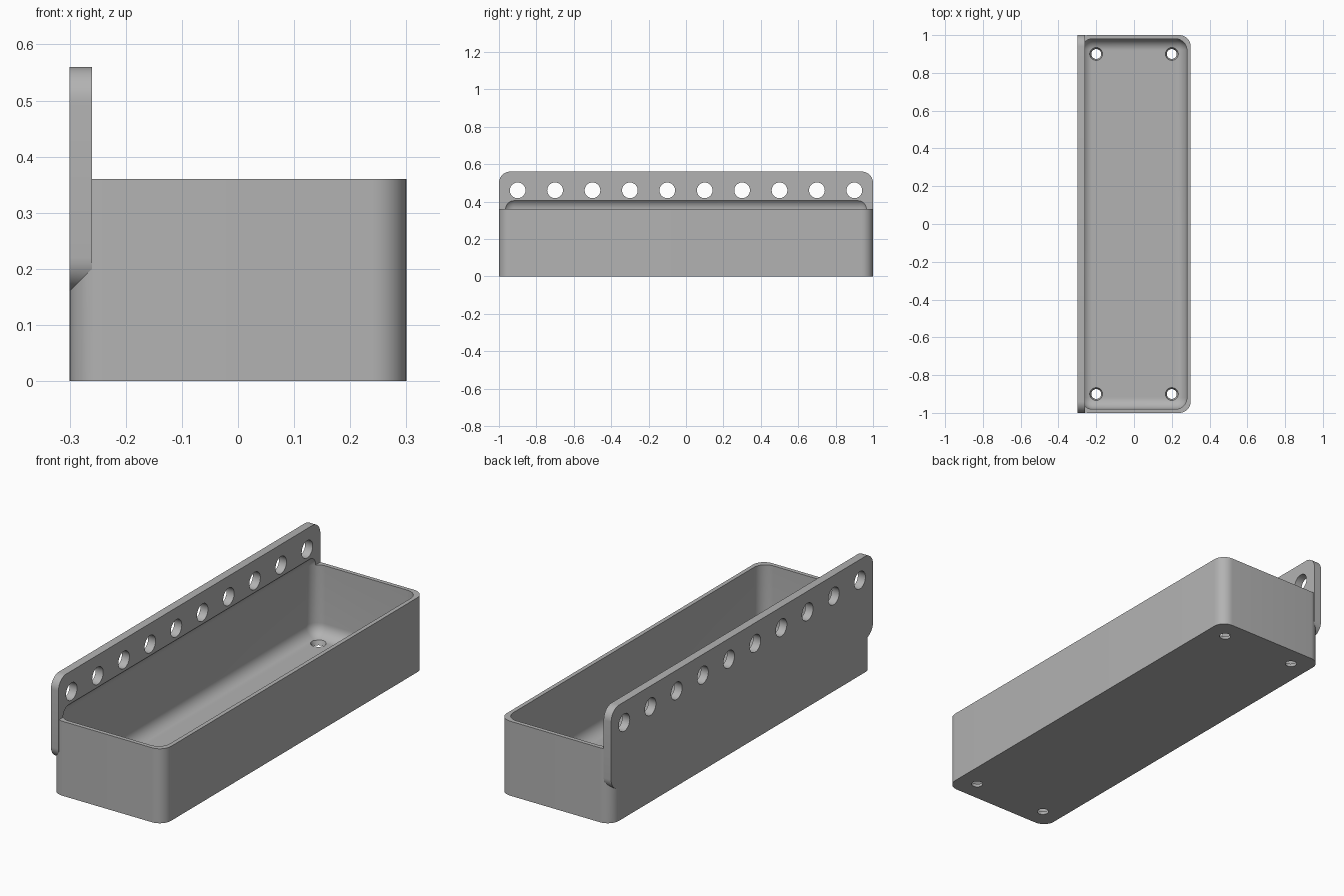
import bpy
import bmesh
import math
from mathutils import Matrix, Vector

default = bpy.data.objects.get("Cube")
if default:
    bpy.data.objects.remove(default, do_unlink=True)

RADIUS = 0.06
WALL = 0.02
SEGMENTS = 10

grey = bpy.data.materials.new("light grey")
grey.use_nodes = True
colour = (0.45, 0.45, 0.45, 1)
grey.diffuse_color = colour
grey.node_tree.nodes["Principled BSDF"].inputs["Base Color"].default_value = colour


def finish(name, bm):
    mesh = bpy.data.meshes.new(name)
    bm.to_mesh(mesh)
    bm.free()
    mesh.materials.append(grey)
    obj = bpy.data.objects.new(name, mesh)
    bpy.context.collection.objects.link(obj)
    return obj


def rounded_box(name, low, high, axis=None):
    """Box with rounded edges along one axis, or along all of them."""
    low, high = Vector(low), Vector(high)
    bm = bmesh.new()
    bmesh.ops.create_cube(bm, size=1)
    bmesh.ops.scale(bm, vec=high - low, verts=bm.verts)
    bmesh.ops.translate(bm, vec=(low + high) / 2, verts=bm.verts)
    edges = [e for e in bm.edges if axis is None or
             abs((e.verts[0].co - e.verts[1].co)[axis]) > 0.01]
    bmesh.ops.bevel(bm, geom=edges, offset=RADIUS, segments=SEGMENTS,
                    profile=0.5, affect='EDGES')
    return finish(name, bm)


def add_cone(bm, centre, r_low, r_high, depth, rotation=Matrix()):
    bmesh.ops.create_cone(bm, cap_ends=True, segments=32, radius1=r_low,
                          radius2=r_high, depth=depth,
                          matrix=Matrix.Translation(centre) @ rotation)


def combine(target, tool, operation):
    tool.hide_render = True
    mod = target.modifiers.new(operation, 'BOOLEAN')
    mod.operation = operation
    mod.solver = 'EXACT'
    mod.object = tool
    bpy.context.view_layer.objects.active = target
    bpy.ops.object.modifier_apply(modifier=mod.name)
    bpy.data.objects.remove(tool, do_unlink=True)


# Outer tray and the taller mounting plate along its left-hand side
tray = rounded_box("tray_with_mounting_plate", (-0.3, -1, 0), (0.3, 1, 0.36), axis=2)
plate = rounded_box("plate", (-0.3, -1, 0.16), (-0.26, 1, 0.56), axis=0)
combine(tray, plate, 'UNION')

# Hollow with rounded edges, which also undercuts the plate
cavity = rounded_box("cavity", (-0.3 + WALL, -1 + WALL, WALL),
                     (0.3 - WALL, 1 - WALL, 0.36 + RADIUS))
combine(tray, cavity, 'DIFFERENCE')

# Row of mounting holes through the plate, tapered drain holes in the floor
holes = bmesh.new()
sideways = Matrix.Rotation(math.pi / 2, 4, 'Y')
for i in range(10):
    add_cone(holes, (-0.28, -0.9 + 0.2 * i, 0.46), 0.042, 0.042, 0.1, sideways)
for x in (-0.2, 0.2):
    for y in (-0.9, 0.9):
        add_cone(holes, (x, y, WALL / 2), 0.022, 0.038, 0.04)
combine(tray, finish("holes", holes), 'DIFFERENCE')

# Smooth the rounded edges, keep the rims sharp
bpy.ops.object.select_all(action='DESELECT')
tray.select_set(True)
bpy.context.view_layer.objects.active = tray
bpy.ops.object.shade_smooth_by_angle(angle=math.radians(30))
